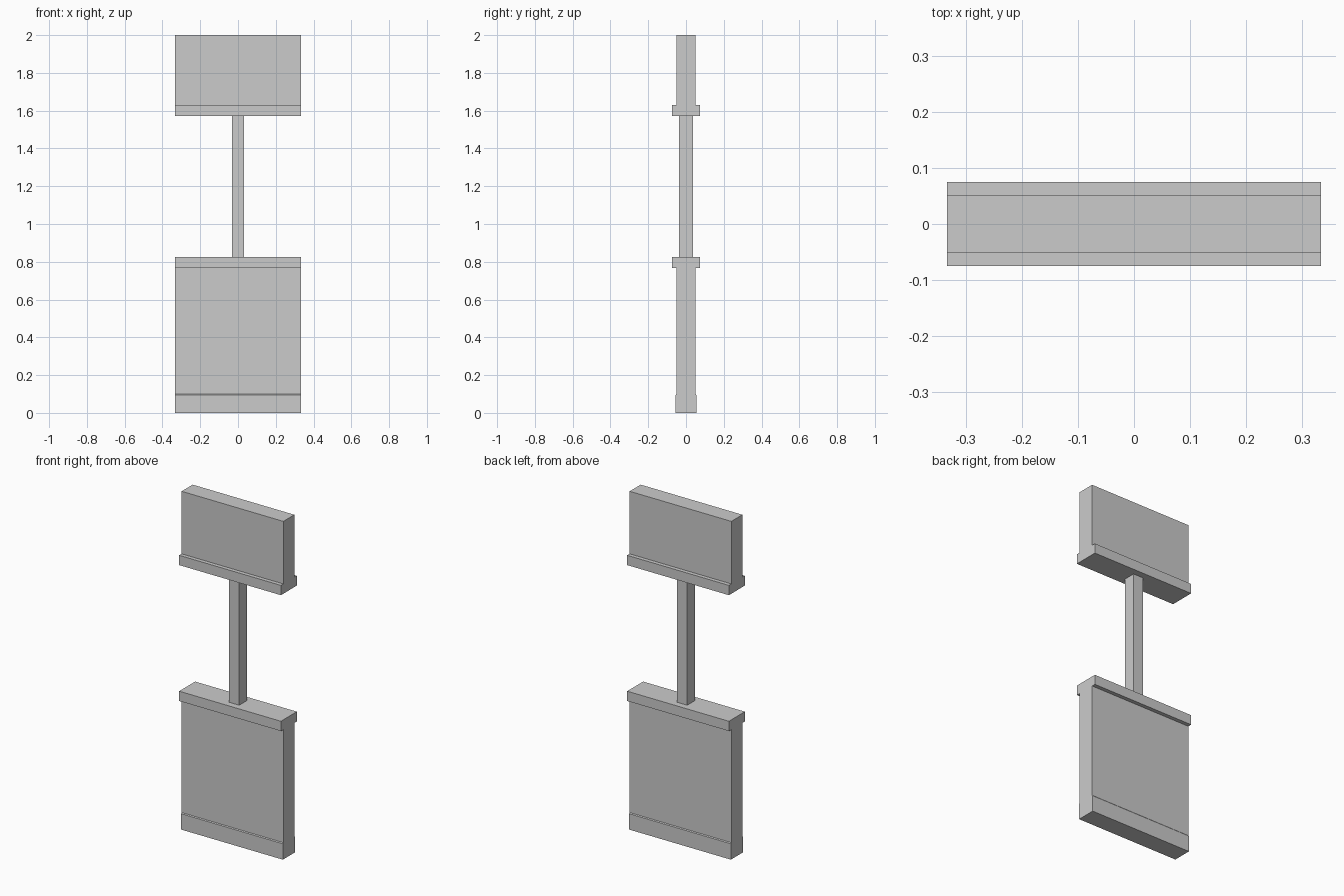
import bpy, bmesh

if "Cube" in bpy.data.objects:
    bpy.data.objects.remove(bpy.data.objects["Cube"])

HALF_W = 0.333   # half width shared by all wall parts


def extrude_profile(name, half, half_w):
    """Mirror a (y, z) half profile across y = 0 and sweep it along x."""
    pts = half + [(-y, z) for y, z in reversed(half)]
    bm = bmesh.new()
    face = bm.faces.new([bm.verts.new((-half_w, y, z)) for y, z in pts])
    swept = bmesh.ops.extrude_face_region(bm, geom=[face])["geom"]
    verts = [v for v in swept if isinstance(v, bmesh.types.BMVert)]
    bmesh.ops.translate(bm, verts=verts, vec=(2 * half_w, 0, 0))
    bmesh.ops.recalc_face_normals(bm, faces=bm.faces)
    mesh = bpy.data.meshes.new(name)
    bm.to_mesh(mesh)
    bm.free()
    obj = bpy.data.objects.new(name, mesh)
    bpy.context.collection.objects.link(obj)
    return obj


# Lower wall: slim chamfered baseboard at the foot, sill ledge on top
extrude_profile("lower_wall", [
    (0.056, 0.0), (0.056, 0.094), (0.0515, 0.099),
    (0.0515, 0.768), (0.0745, 0.768), (0.0745, 0.826)], HALF_W)

# Upper wall: header ledge along its bottom edge
extrude_profile("upper_wall", [
    (0.0745, 1.572), (0.0745, 1.63), (0.0515, 1.63), (0.0515, 2.0)], HALF_W)

# Window post joining the two ledges
extrude_profile("window_post", [(0.036, 0.826), (0.036, 1.572)], 0.033)
